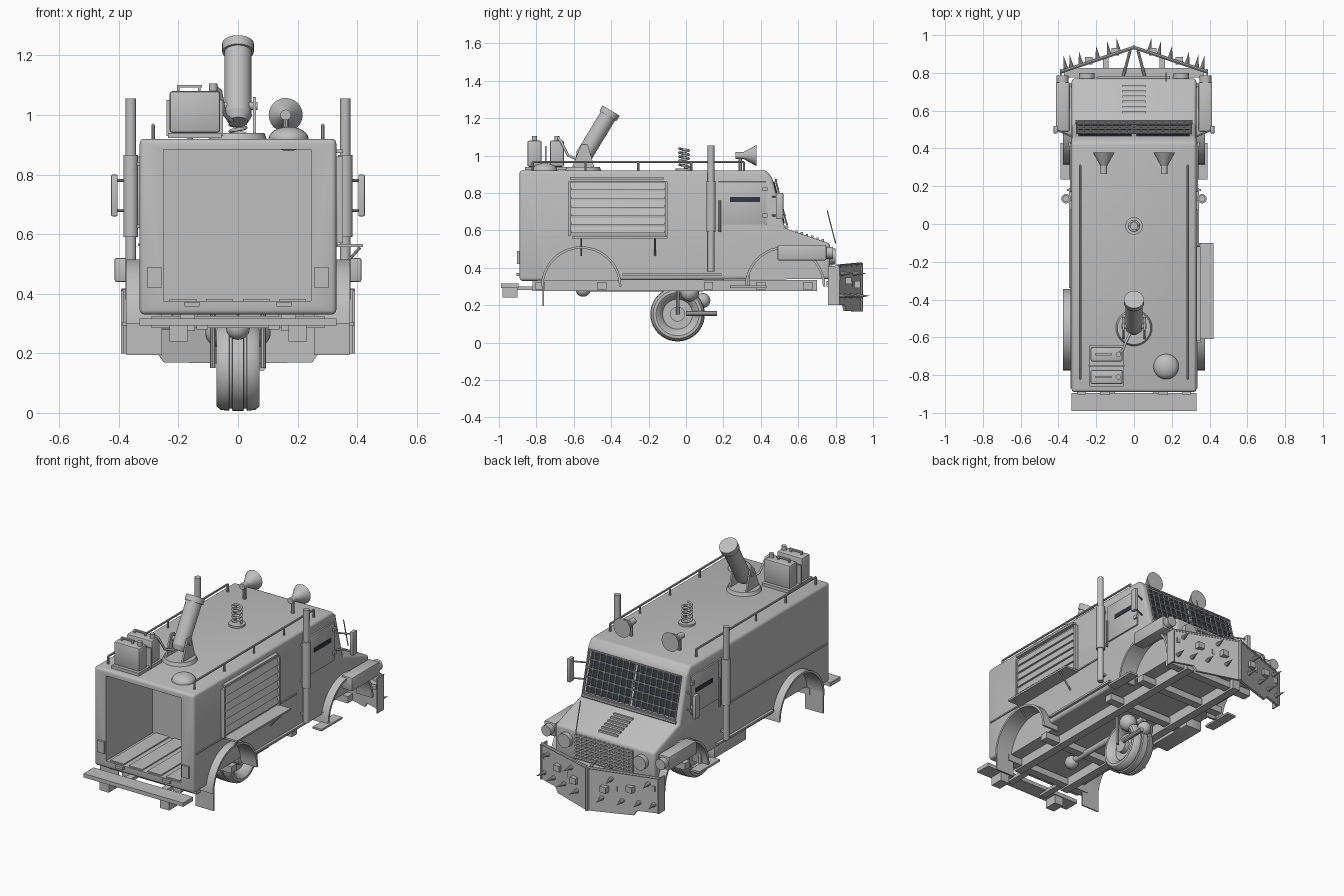
import bpy, bmesh, math
from mathutils import Vector

if "Cube" in bpy.data.objects:
    bpy.data.objects.remove(bpy.data.objects["Cube"], do_unlink=True)


def material(name, rgb):
    m = bpy.data.materials.new(name)
    m.use_nodes = True
    m.diffuse_color = (*rgb, 1)
    m.node_tree.nodes["Principled BSDF"].inputs["Base Color"].default_value = (*rgb, 1)
    return m


GREY = material("light grey metal", (0.52, 0.52, 0.52))
DARK = material("dark glass", (0.035, 0.04, 0.055))
parts = []


def finish(name, bm, mat=GREY, bevel=0, segments=2):
    bmesh.ops.recalc_face_normals(bm, faces=bm.faces)
    if bevel:
        bmesh.ops.bevel(bm, geom=bm.edges[:], offset=bevel, segments=segments,
                        affect='EDGES', profile=0.5)
    me = bpy.data.meshes.new(name)
    bm.to_mesh(me)
    bm.free()
    ob = bpy.data.objects.new(name, me)
    bpy.context.collection.objects.link(ob)
    me.materials.append(mat)
    parts.append(ob)
    return ob


def panel(name, pts, offset, mat=GREY, bevel=0, segments=2):
    """Flat polygon extruded by an offset vector."""
    bm = bmesh.new()
    face = bm.faces.new([bm.verts.new(p) for p in pts])
    new = bmesh.ops.extrude_face_region(bm, geom=[face], use_keep_orig=True)["geom"]
    bmesh.ops.translate(bm, vec=Vector(offset),
                        verts=[g for g in new if isinstance(g, bmesh.types.BMVert)])
    return finish(name, bm, mat, bevel, segments)


def box(name, x0, x1, y0, y1, z0, z1, mat=GREY, bevel=0):
    return panel(name, [(x0, y0, z0), (x1, y0, z0), (x1, y1, z0), (x0, y1, z0)],
                 (0, 0, z1 - z0), mat, bevel)


def tube(name, a, b, r, r2=None, sides=16, mat=GREY):
    a, b = Vector(a), Vector(b)
    bm = bmesh.new()
    bmesh.ops.create_cone(bm, cap_ends=True, segments=sides, radius1=r,
                          radius2=r if r2 is None else r2, depth=(b - a).length)
    bm.transform((b - a).to_track_quat('Z', 'Y').to_matrix().to_4x4())
    bmesh.ops.translate(bm, vec=(a + b) / 2, verts=bm.verts)
    return finish(name, bm, mat)


def ball(name, c, r, squash=1):
    bm = bmesh.new()
    bmesh.ops.create_uvsphere(bm, u_segments=24, v_segments=12, radius=r)
    bmesh.ops.scale(bm, vec=(1, 1, squash), verts=bm.verts)
    bmesh.ops.translate(bm, vec=c, verts=bm.verts)
    return finish(name, bm)


def wire(name, pts, r):
    cu = bpy.data.curves.new(name, 'CURVE')
    cu.dimensions, cu.bevel_depth, cu.bevel_resolution = '3D', r, 2
    cu.use_fill_caps = True
    sp = cu.splines.new('POLY')
    sp.points.add(len(pts) - 1)
    for p, q in zip(sp.points, pts):
        p.co = (*q, 1)
    cu.materials.append(GREY)
    bpy.context.collection.objects.link(bpy.data.objects.new(name, cu))


def lathe_x(name, profile, cy, cz, steps=40):
    """Revolve (x, radius) points around an axle along x."""
    bm = bmesh.new()
    rings = [[bm.verts.new((x, cy + r * math.cos(k * math.tau / steps),
                            cz + r * math.sin(k * math.tau / steps)))
              for k in range(steps)] for x, r in profile]
    for a, b in zip(rings, rings[1:]):
        for k in range(steps):
            bm.faces.new((a[k], a[k - 1], b[k - 1], b[k]))
    bm.faces.new(rings[0])
    bm.faces.new(rings[-1])
    return finish(name, bm)


# Body shell with cargo bay and wheel wells cut out
side = [(-.89, .33), (-.89, .92), (.43, .92), (.462, .88), (.53, .61), (.77, .53), (.77, .34)]
body = panel("body", [(-.33, y, z) for y, z in side], (.66, 0, 0), bevel=.016, segments=3)
cutters = [box("cargo_cutter", -.25, .245, -1, -.45, .375, .884)]
for s in (-1, 1):
    for y in (-.56, .53):
        cutters.append(tube("well_cutter", (s * .27, y, .3), (s * .4, y, .3), .205, sides=40))
for c in cutters:
    mod = body.modifiers.new("cut", 'BOOLEAN')
    mod.operation, mod.object, mod.solver = 'DIFFERENCE', c, 'EXACT'
    bpy.context.view_layer.objects.active = body
    bpy.ops.object.modifier_apply(modifier=mod.name)
    parts.remove(c)
    bpy.data.objects.remove(c, do_unlink=True)

# Cargo floor slats, rear hinges, rear step
for i in range(4):
    x = -.185 + i * .123
    box("floor_slat", x - .045, x + .045, -.88, -.451, .372, .382)
box("rear_step", -.33, .33, -.99, -.895, .293, .316)
for s in (-1, 1):
    box("step_bracket", s * .2 - .03, s * .2 + .03, -.98, -.9, .24, .293)
    box("step_arm", s * .12 - .02, s * .12 + .02, -.95, -.8, .28, .3)
    box("hinge", s * .155 - .025, s * .155 + .025, -.905, -.885, .357, .372)
    box("tail_light", s * .28 - .023, s * .28 + .023, -.903, -.885, .42, .49)

for s in (-1, 1):
    # Wheel arch flares and mud flaps
    for y in (-.56, .53):
        arc = [(y + r * math.cos(math.radians(a)), .3 + r * math.sin(math.radians(a)))
               for r, span in ((.215, range(0, 181, 10)), (.202, range(180, -1, -10)))
               for a in span]
        panel("arch_flare", [(s * .27, py, pz) for py, pz in arc], (s * .106, 0, 0))
    box("mud_flap", s * .315 - .06, s * .315 + .06, -.768, -.76, .195, .33)
    # Fender lamp boxes with lamps
    box("fender_box", s * .378 - .036, s * .378 + .036, .49, .75, .44, .52, bevel=.006)
    tube("fender_lamp", (s * .378, .75, .48), (s * .378, .785, .48), .032)
    box("fender_bracket", s * .34 - .015, s * .34 + .015, .52, .73, .45, .5)
    tube("headlamp", (s * .25, .76, .46), (s * .25, .8, .46), .042, sides=24)
    # Exhaust stacks
    tube("exhaust_pipe", (s * .36, .134, .38), (s * .36, .134, 1.055), .018)
    tube("exhaust_muffler", (s * .36, .134, .59), (s * .36, .134, .865), .025)
    for z in (.42, .62, .83):
        box("exhaust_clamp", s * .345 - .02, s * .345 + .02, .122, .146, z, z + .012)
    # Doors with dark vision slits
    box("door", s * .333 - .006, s * .333 + .006, .17, .43, .63, .86, bevel=.003)
    box("door_slit", s * .339 - .003, s * .339 + .003, .235, .395, .752, .778, DARK)
    for z in (.67, .81):
        box("door_hinge", s * .342 - .006, s * .342 + .006, .41, .435, z, z + .02)
    tube("door_handle", (s * .35, .18, .59), (s * .35, .18, .76), .006, sides=8)
    # Mirrors
    box("mirror", s * .415 - .011, s * .415 + .011, .48, .52, .66, .8, bevel=.004)
    for z in (.68, .78):
        tube("mirror_arm", (s * .32, .46, z), (s * .415, .5, z), .005, sides=8)
    # Running boards, belt trim, chassis rails
    box("door_step", s * .36 - .03, s * .36 + .03, .235, .43, .293, .305)
    box("step_hanger", s * .33 - .008, s * .33 + .008, .32, .34, .3, .36)
    box("running_board", s * .335 - .01, s * .335 + .01, -.34, .19, .358, .37)
    box("belt_trim", s * .331 - .005, s * .331 + .005, -.87, .08, .56, .568)
    box("chassis_rail", s * .17 - .025, s * .17 + .025, -.82, .7, .275, .335)
    # Roof rails
    tube("roof_rail", (s * .285, -.82, .965), (s * .285, .31, .965), .006, sides=8)
    for i in range(5):
        y = -.82 + i * .2825
        tube("roof_rail_post", (s * .285, y, .91), (s * .285, y, .965), .006, sides=8)
    # Roof horns
    x = s * .16
    tube("horn_throat", (x, .265, 1), (x, .31, 1), .018)
    tube("horn_bell", (x, .305, 1), (x, .378, 1), .017, .057, 24)
    tube("horn_post", (x, .29, .91), (x, .29, 1), .01, sides=10)

# Side shutter with folding counter
box("shutter", .325, .338, -.63, -.1, .57, .86, bevel=.003)
for i in range(6):
    z = .585 + i * .046
    panel("shutter_slat", [(.336, -.615, z), (.35, -.615, z), (.336, -.615, z + .042)], (0, .5, 0))
for y in (-.63, -.112):
    box("shutter_post", .33, .352, y, y + .012, .57, .86)
box("shutter_awning", .33, .352, -.62, -.12, .872, .884)
box("counter", .33, .42, -.61, -.1, .556, .567)
for y in (-.56, -.165):
    tube("counter_brace", (.33, y, .465), (.41, y, .556), .005, sides=8)

# Windshield with protective grille
up = Vector((0, -.068, .27))
out = Vector((0, .27, .068)).normalized()
base = Vector((0, .53, .61))


def ws(x, t, lift=0):
    return base + up * t + out * lift + Vector((x, 0, 0))


for s in (-1, 1):
    panel("windshield", [ws(s * .012, .1), ws(s * .295, .1), ws(s * .295, .93), ws(s * .012, .93)],
          out * .006, DARK)
for i in range(17):
    x = -.304 + i * .038
    tube("grille_bar", ws(x, .07, .014), ws(x, .95, .014), .0045, sides=6)
for i in range(6):
    t = .07 + i * .176
    tube("grille_cross_bar", ws(-.305, t, .016), ws(.305, t, .016), .006, sides=6)
box("center_pillar", -.006, .006, .49, .51, .74, .76)
tube("cowl_bar", ws(-.31, .02, .01), ws(.31, .02, .01), .009, sides=8)

# Hood louvres, front grille, antenna
for i in range(6):
    y = .585 + i * .028
    z = .61 - (y - .53) / 3
    box("hood_louvre", -.062, .062, y, y + .012, z - .01, z + .008)
for i in range(7):
    box("radiator_slat", -.19, .19, .765, .783, .37 + i * .021, .38 + i * .021)
for i in range(13):
    box("radiator_bar", -.192 + i * .031, -.182 + i * .031, .765, .78, .365, .51)
tube("antenna", (.17, .8, .53), (.17, .755, .705), .003, sides=6)

# Spiked ram plow
box("front_bumper", -.37, .37, .775, .825, .33, .36)
for s in (-1, 1):
    outline = [(0, .165), (.25, .17), (.27, .2), (.39, .2), (.39, .41), (0, .425)]
    panel("plow_blade", [(s * x, .925 - x / 3, z) for x, z in outline], (0, .015, 0))
    tube("plow_rim", (0, .935, .42), (s * .39, .805, .408), .009, sides=8)
    box("plow_end", s * .388 - .004, s * .388 + .004, .76, .82, .2, .41)
    box("plow_arm", s * .15 - .015, s * .15 + .015, .75, .89, .3, .33)
    tube("plow_strut", (s * .02, .92, .38), (s * .06, .77, .38), .008, sides=8)
    for x, z in ((.08, .25), (.19, .25), (.28, .25), (.36, .25), (.13, .37), (.33, .37)):
        y = .935 - x / 3
        tube("plow_spike", (s * x, y, z), (s * (x + .012), y + .075, z), .014, 0, 10)
    for x, z in ((.1, .31), (.24, .33)):
        y = .925 - x / 3
        box("plow_block", s * x - .02, s * x + .02, y, y + .04, z - .018, z + .018)
tube("plow_ridge", (0, .935, .165), (0, .935, .425), .012, sides=8)

# Roof mortar
tube("mortar_base", (0, -.55, .91), (0, -.55, .94), .1, .088, 32)
for s in (-1, 1):
    panel("mortar_cheek", [(s * .05, -.61, .935), (s * .05, -.49, .935), (s * .05, -.525, 1.06),
                           (s * .05, -.56, 1.06)], (s * .01, 0, 0))
low, high = Vector((0, -.545, 1.0)), Vector((0, -.4, 1.24))
tube("mortar_tube", low, high, .045, sides=28)
tube("mortar_muzzle", high - (high - low) * .12, high, .053, sides=28)
tube("mortar_breech", low - (high - low) * .1, low, .033, .047, 28)
tube("mortar_pivot", (-.065, -.54, 1.03), (.065, -.54, 1.03), .014)

# Fuel cans, hose, roof dome, spring
box("can_tray", -.235, -.055, -.86, -.64, .922, .94)
for y in (-.81, -.69):
    box("fuel_can", -.23, -.06, y - .038, y + .038, .94, 1.08, bevel=.01)
    box("can_handle", -.205, -.12, y - .006, y + .006, 1.092, 1.1)
    for x in (-.2, -.13):
        box("handle_foot", x - .004, x + .004, y - .005, y + .005, 1.075, 1.094)
    tube("can_cap", (-.083, y, 1.075), (-.083, y, 1.105), .014, sides=12)
box("can_divider", -.24, -.05, -.754, -.746, .93, 1.05)
wire("hose", [(-.083, -.69, 1.1), (-.06, -.67, 1.08), (-.045, -.63, 1.0), (-.02, -.58, .98)], .007)
ball("roof_dome", (.17, -.755, .92), .067, .6)
tube("spring_base", (0, -.01, .91), (0, -.01, .932), .046, sides=24)
wire("spring", [(.026 * math.cos(i * math.tau / 12), -.01 + .026 * math.sin(i * math.tau / 12),
                 .935 + .0018 * i) for i in range(59)], .006)

# Undercarriage and single central wheel
for y in (-.78, -.45, .12, .4, .65):
    box("cross_member", -.29, .29, y - .025, y + .025, .285, .325)
box("under_tank", -.33, -.22, -.1, .2, .28, .345, bevel=.005)
half = [(.03, .08), (.06, .095), (.073, .115), (.072, .13), (.058, .142), (.03, .145),
        (.028, .138), (.02, .138), (.018, .146)]
lathe_x("tire", [(-x, r) for x, r in half] + [(x, r) for x, r in reversed(half)], -.045, .152)
tube("wheel_hub", (-.06, -.045, .152), (.06, -.045, .152), .04)
for s in (-1, 1):
    ball("suspension_ball", (s * .06, .02, .27), .05)
    tube("wheel_fork", (s * .085, -.045, .15), (s * .085, -.045, .33), .009, sides=8)
tube("gear_shaft", (.08, .0, .155), (.08, .165, .155), .014, sides=10)
ball("gear_case", (0, .09, .225), .04)
ball("rear_joint", (0, -.55, .285), .04)
tube("drive_shaft", (0, -.55, .29), (0, .09, .29), .018)

# Smooth round parts, keep hard edges
bpy.ops.object.select_all(action='DESELECT')
for ob in parts:
    ob.select_set(True)
bpy.context.view_layer.objects.active = body
bpy.ops.object.shade_smooth_by_angle(angle=math.radians(35))
